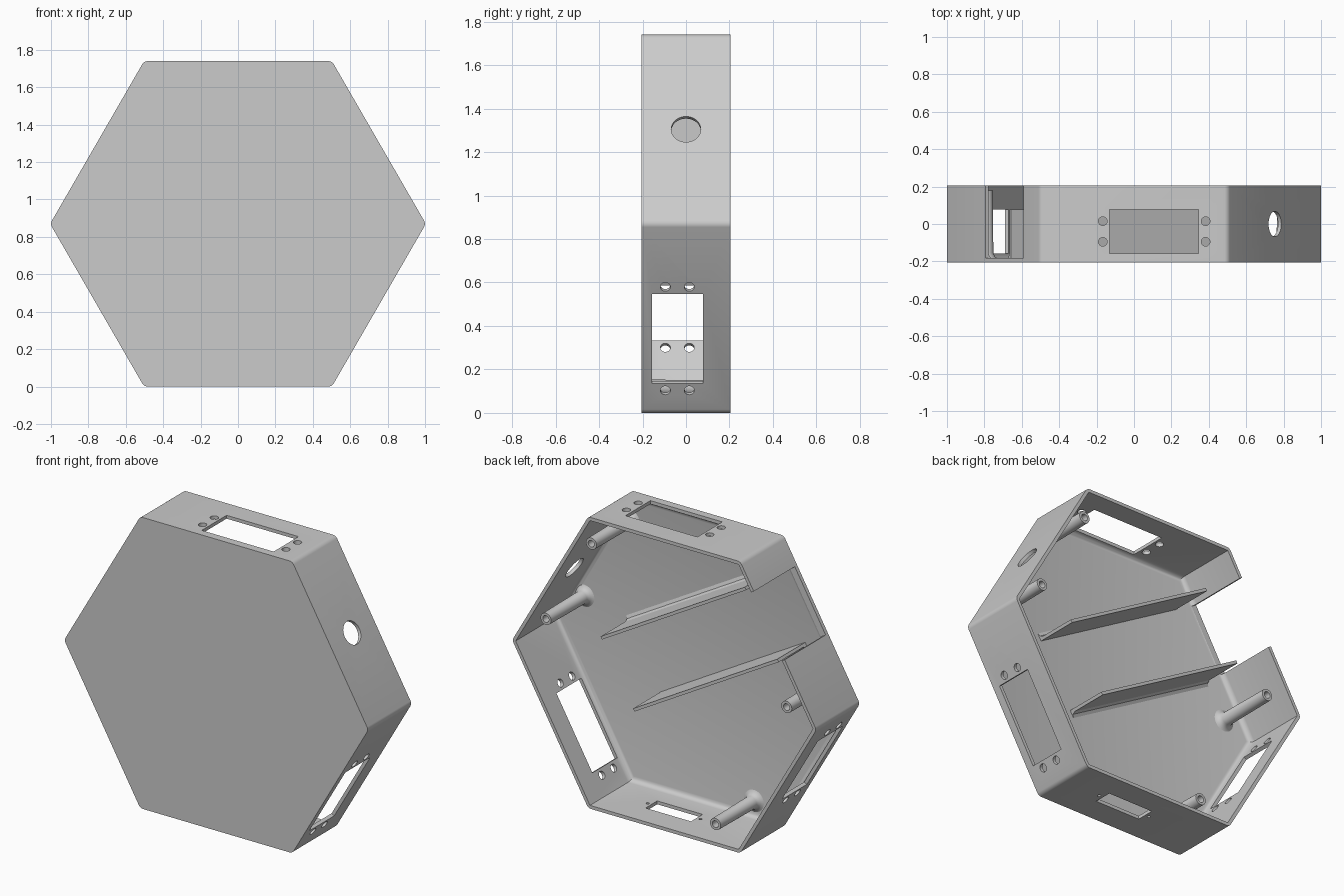
import bpy, bmesh
from math import radians, sin, cos, pi, sqrt
from mathutils import Matrix, Vector

if "Cube" in bpy.data.objects:
    bpy.data.objects.remove(bpy.data.objects["Cube"])

APOTHEM, HALF_DEPTH, WALL = 0.87, 0.205, 0.02
FLOOR = -HALF_DEPTH + WALL
CENTRE = Matrix.Translation((0, 0, APOTHEM))

grey = bpy.data.materials.new("light grey plastic")
grey.use_nodes = True
grey.diffuse_color = (0.6, 0.6, 0.6, 1)
grey.node_tree.nodes["Principled BSDF"].inputs["Base Color"].default_value = (0.6, 0.6, 0.6, 1)


def finish(name, bm, matrix):
    bmesh.ops.recalc_face_normals(bm, faces=bm.faces)
    bm.transform(CENTRE @ matrix)
    mesh = bpy.data.meshes.new(name)
    bm.to_mesh(mesh)
    bm.free()
    mesh.materials.append(grey)
    obj = bpy.data.objects.new(name, mesh)
    bpy.context.collection.objects.link(obj)
    return obj


def activate(obj):
    bpy.ops.object.select_all(action='DESELECT')
    obj.select_set(True)
    bpy.context.view_layer.objects.active = obj


def prism(points, offset):
    """Closed 3D outline extruded along an offset."""
    bm = bmesh.new()
    face = bm.faces.new([bm.verts.new(p) for p in points])
    ext = bmesh.ops.extrude_face_region(bm, geom=[face], use_keep_orig=True)
    moved = [g for g in ext["geom"] if isinstance(g, bmesh.types.BMVert)]
    bmesh.ops.translate(bm, verts=moved, vec=offset)
    return bm


def hexagon(apothem, y0, y1):
    r = apothem * 2 / sqrt(3)
    pts = [(r * cos(i * pi / 3), y0, r * sin(i * pi / 3)) for i in range(6)]
    return prism(pts, Vector((0, y1 - y0, 0)))


def wall(angle):
    """Frame of a side wall: x runs clockwise along it, z points outward."""
    return Matrix.Rotation(radians(angle), 4, 'Y')


def box_cutter(angle, x0, x1, y0, y1):
    pts = [(x0, y0, 0.8), (x1, y0, 0.8), (x1, y1, 0.8), (x0, y1, 0.8)]
    return finish("cutter", prism(pts, Vector((0, 0, 0.15))), wall(angle))


def round_cutter(angle, x, y, r):
    bm = bmesh.new()
    bmesh.ops.create_cone(bm, cap_ends=True, segments=32, radius1=r, radius2=r, depth=0.15)
    return finish("cutter", bm, wall(angle) @ Matrix.Translation((x, y, 0.87)))


# Hexagonal case with softly rounded corners
bm = hexagon(APOTHEM, -HALF_DEPTH, HALF_DEPTH)
corners = [e for e in bm.edges if abs(e.verts[0].co.y - e.verts[1].co.y) > 0.1]
bmesh.ops.bevel(bm, geom=corners, offset=0.018, segments=4, profile=0.5, affect='EDGES')
case = finish("case", bm, Matrix())

# Cavity, with a fillet around its floor
bm = hexagon(APOTHEM - WALL, FLOOR, 0.4)
rim = [e for e in bm.edges if all(v.co.y < 0 for v in e.verts)]
bmesh.ops.bevel(bm, geom=rim, offset=0.03, segments=4, profile=0.5, affect='EDGES')
cutters = [finish("cutter", bm, Matrix())]

# Three rectangular windows, each with four screw holes
for angle in (0, 120, 240):
    cutters.append(box_cutter(angle, -0.13, 0.345, -0.157, 0.078))
    for x in (-0.167, 0.383):
        for y in (-0.095, 0.015):
            cutters.append(round_cutter(angle, x, y, 0.023))

# Cable hole, bottom slot with pin holes, and the side opening
cutters.append(round_cutter(60, 0, 0, 0.068))
cutters.append(box_cutter(180, -0.225, 0.075, -0.05, 0.06))
for x in (-0.25, 0.1):
    cutters.append(round_cutter(180, x, 0.005, 0.009))
cutters.append(box_cutter(-60, -0.083, 0.325, FLOOR + 0.003, 0.4))

activate(case)
for cutter in cutters:
    mod = case.modifiers.new("cut", 'BOOLEAN')
    mod.operation, mod.solver, mod.object = 'DIFFERENCE', 'EXACT', cutter
    bpy.ops.object.modifier_apply(modifier=mod.name)
    bpy.data.objects.remove(cutter)
bpy.ops.object.shade_smooth_by_angle(angle=radians(25))

# Guide fins running inward from the opening, flared at the foot
for name, x, side in (("upper_fin", 0.327, 1), ("lower_fin", -0.085, -1)):
    section = [(0, FLOOR - 0.005), (0.045, FLOOR - 0.005), (0.045, FLOOR),
               (0.027, FLOOR + 0.008), (0.018, FLOOR + 0.027), (0.018, 0.077), (0, 0.077)]
    pts = [(x + side * u, y, -0.39) for u, y in section]
    finish(name, prism(pts, Vector((0, 0, 1.1))), wall(-60))

# Hollow screw posts, lathed with a flared foot
POST = [(0.065, FLOOR - 0.002), (0.065, FLOOR), (0.048, FLOOR + 0.008), (0.038, FLOOR + 0.03),
        (0.035, 0.18), (0.02, 0.18), (0.02, 0.03), (0, 0.03)]
for i, (x, z) in enumerate([(0.8, 0.17), (0.5, 0.7), (-0.32, -0.755), (-0.79, 0.07)]):
    bm = bmesh.new()
    verts = [bm.verts.new((r, y, 0)) for r, y in POST]
    edges = [bm.edges.new(pair) for pair in zip(verts, verts[1:])]
    bmesh.ops.spin(bm, geom=verts + edges, cent=(0, 0, 0), axis=(0, 1, 0),
                   angle=2 * pi, steps=28)
    bmesh.ops.remove_doubles(bm, verts=bm.verts, dist=0.0005)
    post = finish(f"screw_post_{i + 1}", bm, Matrix.Translation((x, 0, z)))
    activate(post)
    bpy.ops.object.shade_smooth_by_angle(angle=radians(50))
